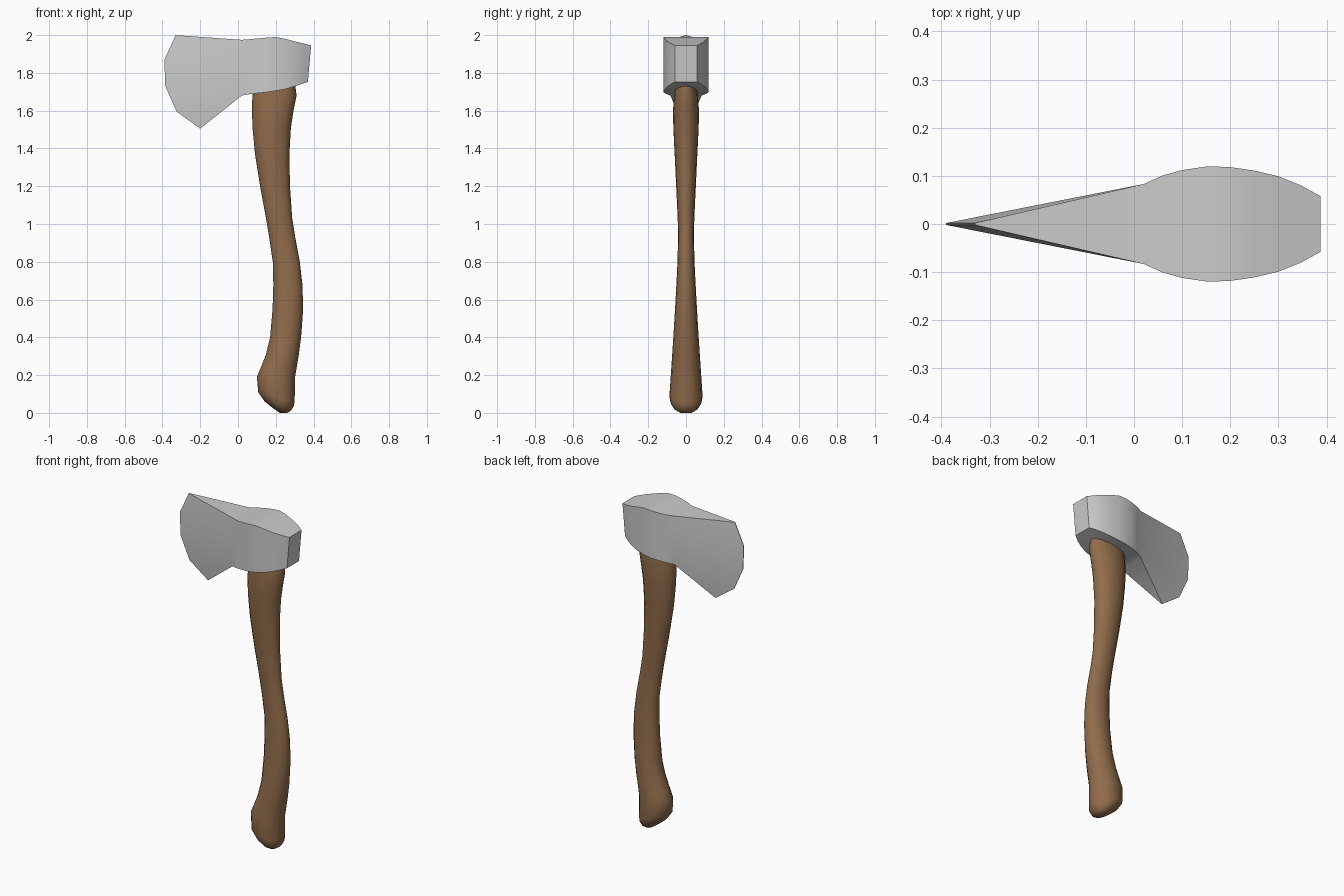
import bpy, bmesh, math
from mathutils import Vector


def loft(name, rings, angle, colour=None):
    """Skin a list of equal-length closed rings and cap both ends."""
    bm = bmesh.new()
    loops = [[bm.verts.new(p) for p in ring] for ring in rings]
    n = len(loops[0])
    for a, b in zip(loops, loops[1:]):
        for i in range(n):
            j = (i + 1) % n
            bm.faces.new((a[i], a[j], b[j], b[i]))
    bm.faces.new(loops[0])
    bm.faces.new(loops[-1])
    bmesh.ops.remove_doubles(bm, verts=bm.verts, dist=0.0005)
    bmesh.ops.recalc_face_normals(bm, faces=bm.faces)
    mesh = bpy.data.meshes.new(name)
    bm.to_mesh(mesh)
    bm.free()
    obj = bpy.data.objects.new(name, mesh)
    bpy.context.collection.objects.link(obj)
    if colour:
        mat = bpy.data.materials.new(name + "_colour")
        mat.diffuse_color = colour
        mesh.materials.append(mat)
    bpy.ops.object.select_all(action='DESELECT')
    bpy.context.view_layer.objects.active = obj
    obj.select_set(True)
    bpy.ops.object.shade_smooth_by_angle(angle=math.radians(angle))
    return obj


# Axe head: a curved cutting edge, then upright sections back to the poll
def head_ring(column, half):
    return ([(x, -half, z) for x, z in column] +
            [(x, half, z) for x, z in reversed(column)])


edge = [(-0.2, 1.505), (-0.325, 1.595), (-0.385, 1.73), (-0.39, 1.87), (-0.33, 2.0)]
# x at bottom, x at top, bottom z, top z, half thickness
sections = [
    (0.02, 0.02, 1.68, 1.975, 0.083), (0.06, 0.06, 1.687, 1.978, 0.101),
    (0.10, 0.10, 1.692, 1.982, 0.112), (0.155, 0.155, 1.698, 1.987, 0.12),
    (0.20, 0.20, 1.705, 1.99, 0.118), (0.25, 0.25, 1.714, 1.98, 0.111),
    (0.295, 0.30, 1.727, 1.967, 0.099), (0.335, 0.345, 1.74, 1.956, 0.081),
    (0.37, 0.387, 1.752, 1.945, 0.058)]
rings = [head_ring(edge, 0.002)]
for xb, xt, zb, zt, half in sections:
    column = [(xb + (xt - xb) * i / 4, zb + (zt - zb) * i / 4) for i in range(5)]
    rings.append(head_ring(column, half))
loft("axe_head", rings, 35)

# Handle: oval sections given by front point, back point and half width
handle = [
    (0.222, 0.004, 0.262, 0.004, 0.03), (0.185, 0.025, 0.28, 0.012, 0.06),
    (0.14, 0.062, 0.295, 0.035, 0.08), (0.107, 0.11, 0.30, 0.06, 0.088),
    (0.10, 0.19, 0.302, 0.19, 0.081), (0.125, 0.25, 0.312, 0.25, 0.077),
    (0.148, 0.31, 0.322, 0.31, 0.073), (0.17, 0.40, 0.334, 0.40, 0.067),
    (0.183, 0.55, 0.345, 0.55, 0.058), (0.187, 0.68, 0.341, 0.68, 0.051),
    (0.184, 0.80, 0.327, 0.80, 0.045), (0.165, 0.93, 0.303, 0.93, 0.042),
    (0.148, 1.03, 0.287, 1.03, 0.044), (0.117, 1.20, 0.275, 1.20, 0.052),
    (0.09, 1.37, 0.272, 1.37, 0.06), (0.077, 1.51, 0.28, 1.51, 0.067),
    (0.074, 1.60, 0.294, 1.60, 0.069), (0.076, 1.68, 0.31, 1.68, 0.063),
    (0.08, 1.76, 0.30, 1.76, 0.055)]
rings = []
for xf, zf, xb, zb, half in handle:
    f, b = Vector((xf, 0, zf)), Vector((xb, 0, zb))
    mid, arm, side = (f + b) / 2, (b - f) / 2, Vector((0, half, 0))
    rings.append([mid + arm * math.cos(a) + side * math.sin(a)
                  for a in (math.tau * i / 16 for i in range(16))])
rings[0] = [Vector((p.x, p.y, max(p.z - 0.004, 0))) for p in rings[0]]
loft("handle", rings, 45, (0.28, 0.15, 0.07, 1))
